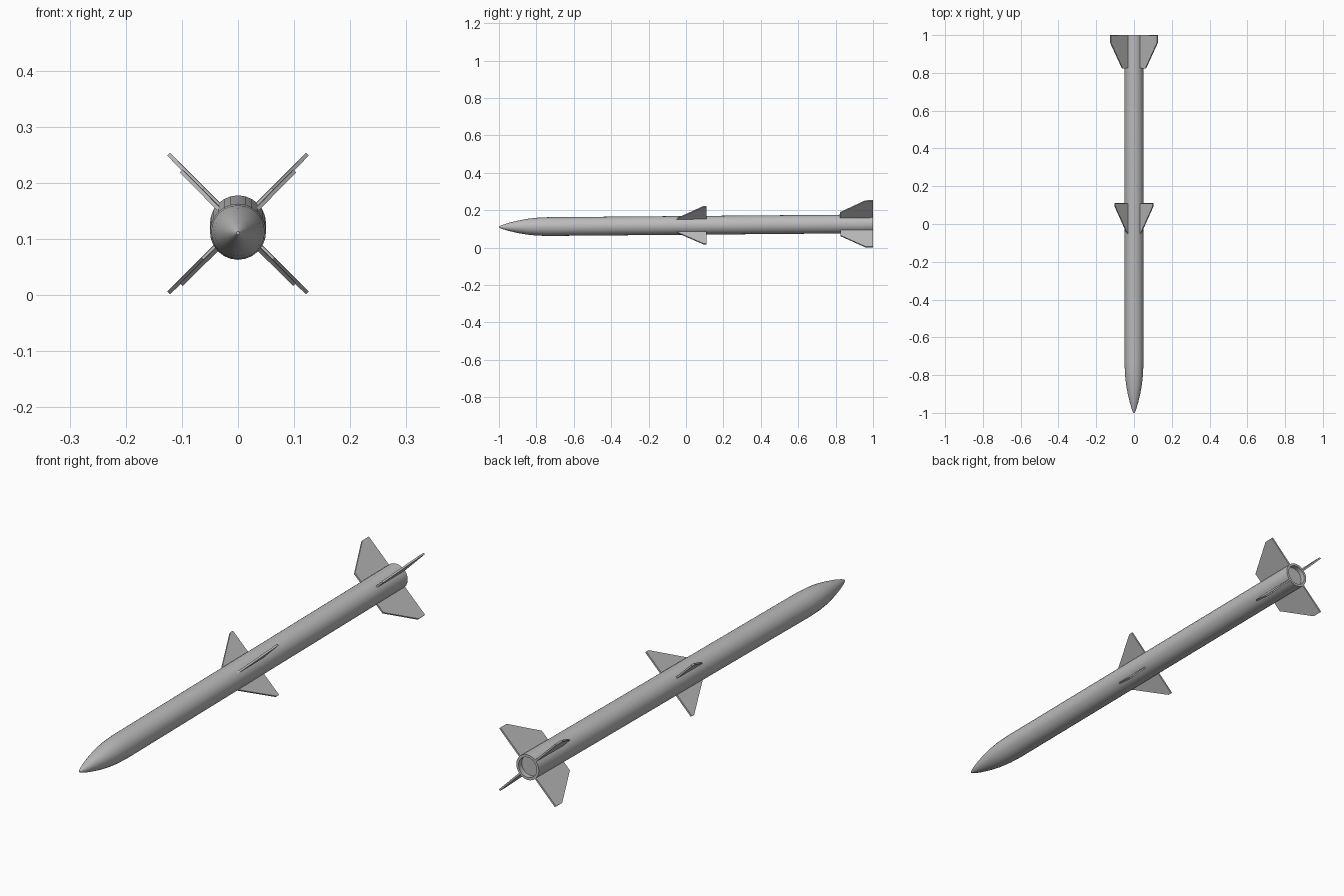
import bpy, math
from mathutils import Matrix, Vector

if "Cube" in bpy.data.objects:
    bpy.data.objects.remove(bpy.data.objects["Cube"])

SIDES = 24
# The long axis rises slightly toward the tail
PLACE = Matrix.Translation((0, 0, 0.119)) @ Matrix.Rotation(0.0085, 4, 'X')

grey = bpy.data.materials.new("light grey")
grey.use_nodes = True
colour = (0.5, 0.5, 0.5, 1)
grey.diffuse_color = colour
grey.node_tree.nodes["Principled BSDF"].inputs["Base Color"].default_value = colour


def add_mesh(name, verts, faces):
    mesh = bpy.data.meshes.new(name)
    mesh.from_pydata([PLACE @ Vector(v) for v in verts], [], faces)
    mesh.materials.append(grey)
    mesh.update()
    obj = bpy.data.objects.new(name, mesh)
    bpy.context.collection.objects.link(obj)
    return obj


def lathe(name, profile):
    """Spin (y, radius) points about the long axis and cap both ends."""
    verts, faces = [], []
    for y, r in profile:
        for i in range(SIDES):
            a = math.tau * i / SIDES
            verts.append((r * math.sin(a), y, r * math.cos(a)))
    for k in range(len(profile) - 1):
        for i in range(SIDES):
            j = (i + 1) % SIDES
            a, b = k * SIDES, (k + 1) * SIDES
            faces.append((a + i, b + i, b + j, a + j))
    last = (len(profile) - 1) * SIDES
    faces.append(tuple(range(SIDES)))
    faces.append(tuple(last + i for i in reversed(range(SIDES))))
    obj = add_mesh(name, verts, faces)
    bpy.ops.object.select_all(action='DESELECT')
    obj.select_set(True)
    bpy.context.view_layer.objects.active = obj
    bpy.ops.object.shade_smooth_by_angle(angle=math.radians(30))


def fin_set(name, outline, thickness):
    """Four flat fins in an X, from a (y, radius) outline."""
    n = len(outline)
    for q, place in enumerate(("upper_left", "upper_right", "lower_right", "lower_left")):
        a = math.radians(45 + 90 * q)
        c, s = math.cos(a), math.sin(a)
        verts = [(r * c - t * s, y, r * s + t * c)
                 for t in (-thickness / 2, thickness / 2) for y, r in outline]
        faces = [tuple(range(n)), tuple(reversed(range(n, 2 * n)))]
        faces += [(i, n + i, n + (i + 1) % n, (i + 1) % n) for i in range(n)]
        add_mesh(f"{name}_{place}", verts, faces)


# Body: pointed nose, straight tube, recessed tail end
lathe("body", [(-1, 0.003), (-0.985, 0.01), (-0.95, 0.021), (-0.9, 0.033),
               (-0.85, 0.042), (-0.8, 0.0475), (-0.74, 0.05),
               (1, 0.05), (1, 0.04), (0.98, 0.04)])

# Fins: small triangular set amidships, larger clipped set at the tail
fin_set("middle_fin", [(-0.06, 0.045), (0.095, 0.143), (0.11, 0.143), (0.11, 0.045)], 0.007)
fin_set("tail_fin", [(0.825, 0.045), (0.825, 0.088), (0.96, 0.175), (1, 0.175), (1, 0.045)], 0.007)
